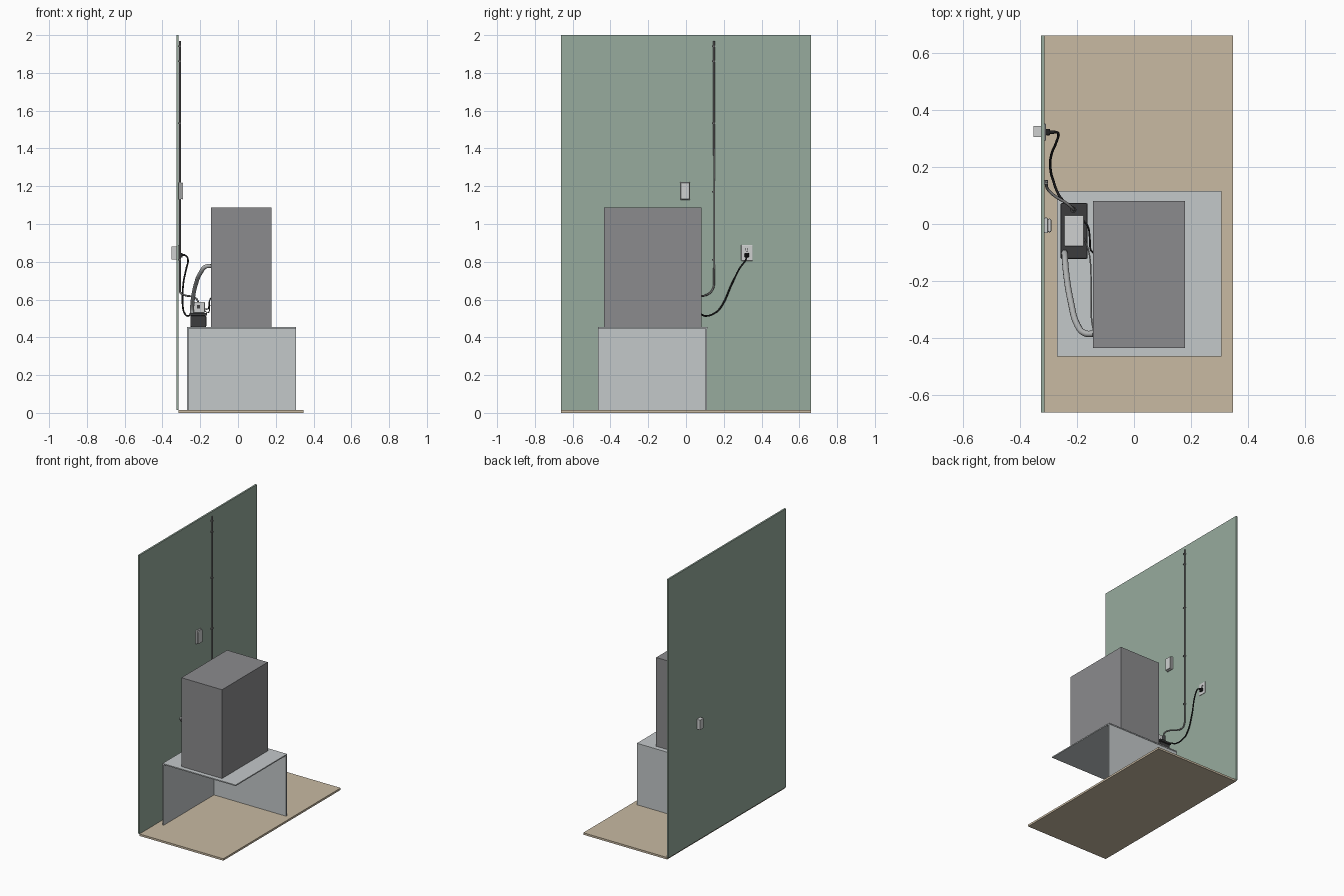
import bpy, math
from mathutils import Vector


def material(name, r, g, b):
    m = bpy.data.materials.new(name)
    m.diffuse_color = (r, g, b, 1)
    return m


GREEN = material("wall green", 0.31, 0.41, 0.34)
TAN = material("floor tan", 0.58, 0.49, 0.36)
PALE = material("pale grey", 0.55, 0.58, 0.59)
GREY = material("cabinet grey", 0.26, 0.26, 0.27)
WHITE = material("plastic white", 0.62, 0.63, 0.63)
BLACK = material("black rubber", 0.015, 0.015, 0.016)
CHARCOAL = material("charcoal plastic", 0.045, 0.045, 0.048)
TUBE = material("tube grey", 0.42, 0.43, 0.43)
PIPE = material("pipe grey", 0.2, 0.2, 0.2)


def box(name, lo, hi, mat, bevel=0):
    """Axis-aligned block between two corners."""
    lo, hi = Vector(lo), Vector(hi)
    bpy.ops.mesh.primitive_cube_add(size=1, location=(lo + hi) / 2)
    ob = bpy.context.object
    ob.name = name
    ob.scale = hi - lo
    bpy.ops.object.transform_apply(location=False, rotation=False, scale=True)
    ob.data.materials.append(mat)
    if bevel:
        mod = ob.modifiers.new("soft edges", 'BEVEL')
        mod.width, mod.segments = bevel, 2
    return ob


def rod(name, a, b, radius, mat, sides=16):
    """Straight cylinder between two points."""
    a, b = Vector(a), Vector(b)
    bpy.ops.mesh.primitive_cylinder_add(vertices=sides, radius=radius, depth=(b - a).length,
                                        location=(a + b) / 2)
    ob = bpy.context.object
    ob.name = name
    ob.rotation_euler = (b - a).to_track_quat('Z', 'Y').to_euler()
    ob.data.materials.append(mat)
    bpy.ops.object.shade_smooth_by_angle()
    return ob


def hose(name, points, radius, mat):
    """Round tube along a smooth path."""
    cu = bpy.data.curves.new(name, 'CURVE')
    cu.dimensions = '3D'
    cu.bevel_depth, cu.bevel_resolution = radius, 3
    cu.resolution_u = 6
    cu.use_fill_caps = True
    sp = cu.splines.new('BEZIER')
    sp.bezier_points.add(len(points) - 1)
    for bp, p in zip(sp.bezier_points, points):
        bp.co = p
        bp.handle_left_type = bp.handle_right_type = 'AUTO'
    cu.materials.append(mat)
    ob = bpy.data.objects.new(name, cu)
    bpy.context.collection.objects.link(ob)
    return ob


# Floor and wall
box("floor", (-0.314, -0.661, 0), (0.347, 0.661, 0.014), TAN)
box("wall", (-0.326, -0.661, 0.014), (-0.314, 0.661, 2.0), GREEN)

# Stand: top with a left and a back panel
box("stand_top", (-0.27, -0.465, 0.446), (0.307, 0.115, 0.454), PALE)
box("stand_left_panel", (-0.27, -0.465, 0.014), (-0.262, 0.112, 0.446), PALE)
box("stand_back_panel", (-0.262, 0.104, 0.014), (0.307, 0.112, 0.446), PALE)

# Tall cabinet on the stand
box("cabinet", (-0.143, -0.434, 0.454), (0.178, 0.081, 1.087), GREY)

# Wall controller
box("controller_plate", (-0.314, -0.032, 1.128), (-0.302, 0.022, 1.222), WHITE, 0.003)
box("controller_body", (-0.302, -0.029, 1.131), (-0.29, 0.019, 1.219), WHITE, 0.005)

# Socket: box through the wall, cover plate, slots
box("socket_box", (-0.352, 0.305, 0.812), (-0.314, 0.344, 0.882), WHITE)
box("socket_plate", (-0.314, 0.292, 0.805), (-0.309, 0.352, 0.889), WHITE, 0.002)
for dy in (-0.006, 0.006):
    box("socket_slot", (-0.309, 0.322 + dy - 0.0015, 0.861), (-0.3082, 0.322 + dy + 0.0015, 0.872), BLACK)
rod("socket_earth_hole", (-0.309, 0.322, 0.854), (-0.3082, 0.322, 0.854), 0.003, BLACK)

# Plug and power cord
box("plug", (-0.309, 0.311, 0.823), (-0.294, 0.333, 0.847), BLACK, 0.003)
rod("plug_neck", (-0.295, 0.322, 0.836), (-0.28, 0.322, 0.836), 0.006, BLACK)
hose("power_cord", [(-0.29, 0.322, 0.836), (-0.273, 0.322, 0.83), (-0.265, 0.316, 0.81),
                    (-0.273, 0.285, 0.767), (-0.289, 0.245, 0.688), (-0.291, 0.18, 0.553),
                    (-0.284, 0.155, 0.53), (-0.265, 0.105, 0.513), (-0.245, 0.077, 0.522),
                    (-0.225, 0.05, 0.52)], 0.0045, BLACK)

# Pump: dark tank, flange rim and pale motor cover
box("pump_tank", (-0.252, -0.115, 0.454), (-0.168, 0.066, 0.515), CHARCOAL, 0.006)
box("pump_rim", (-0.257, -0.122, 0.515), (-0.163, 0.073, 0.53), CHARCOAL, 0.004)
box("pump_motor_cover", (-0.245, -0.078, 0.53), (-0.176, 0.03, 0.588), WHITE, 0.003)
for k in range(2):
    y = -0.05 + 0.05 * k
    box("cover_vent", (-0.176, y - 0.015, 0.55), (-0.1755, y + 0.015, 0.556), CHARCOAL)
box("pump_label", (-0.217, -0.0785, 0.552), (-0.2, -0.078, 0.572), CHARCOAL)
rod("pump_outlet", (-0.213, 0.05, 0.53), (-0.213, 0.05, 0.575), 0.011, CHARCOAL)

# Discharge pipe up the wall, with clips
hose("discharge_pipe", [(-0.213, 0.05, 0.545), (-0.214, 0.053, 0.595), (-0.235, 0.072, 0.613),
                        (-0.28, 0.1, 0.622), (-0.304, 0.125, 0.634), (-0.307, 0.144, 0.66),
                        (-0.307, 0.148, 0.70), (-0.307, 0.148, 1.97)], 0.005, PIPE)
for z in (0.81, 1.172, 1.534, 1.862, 1.94):
    box("pipe_clip", (-0.314, 0.138, z - 0.004), (-0.301, 0.154, z + 0.004), PIPE)

# Drain tube from the cabinet to the pump
hose("drain_tube", [(-0.143, -0.385, 0.779), (-0.172, -0.383, 0.774), (-0.198, -0.355, 0.742),
                    (-0.222, -0.27, 0.685), (-0.238, -0.17, 0.61), (-0.243, -0.105, 0.55),
                    (-0.243, -0.1, 0.525)], 0.011, TUBE)

# Control cable from the pump to the cabinet
hose("control_cable", [(-0.176, 0.01, 0.55), (-0.163, -0.005, 0.549), (-0.155, -0.05, 0.56),
                       (-0.152, -0.09, 0.59), (-0.144, -0.1, 0.608)], 0.003, BLACK)
hose("sensor_cable", [(-0.176, -0.05, 0.54), (-0.16, -0.09, 0.53), (-0.15, -0.2, 0.56),
                      (-0.149, -0.33, 0.6), (-0.143, -0.37, 0.61)], 0.0025, TUBE)
